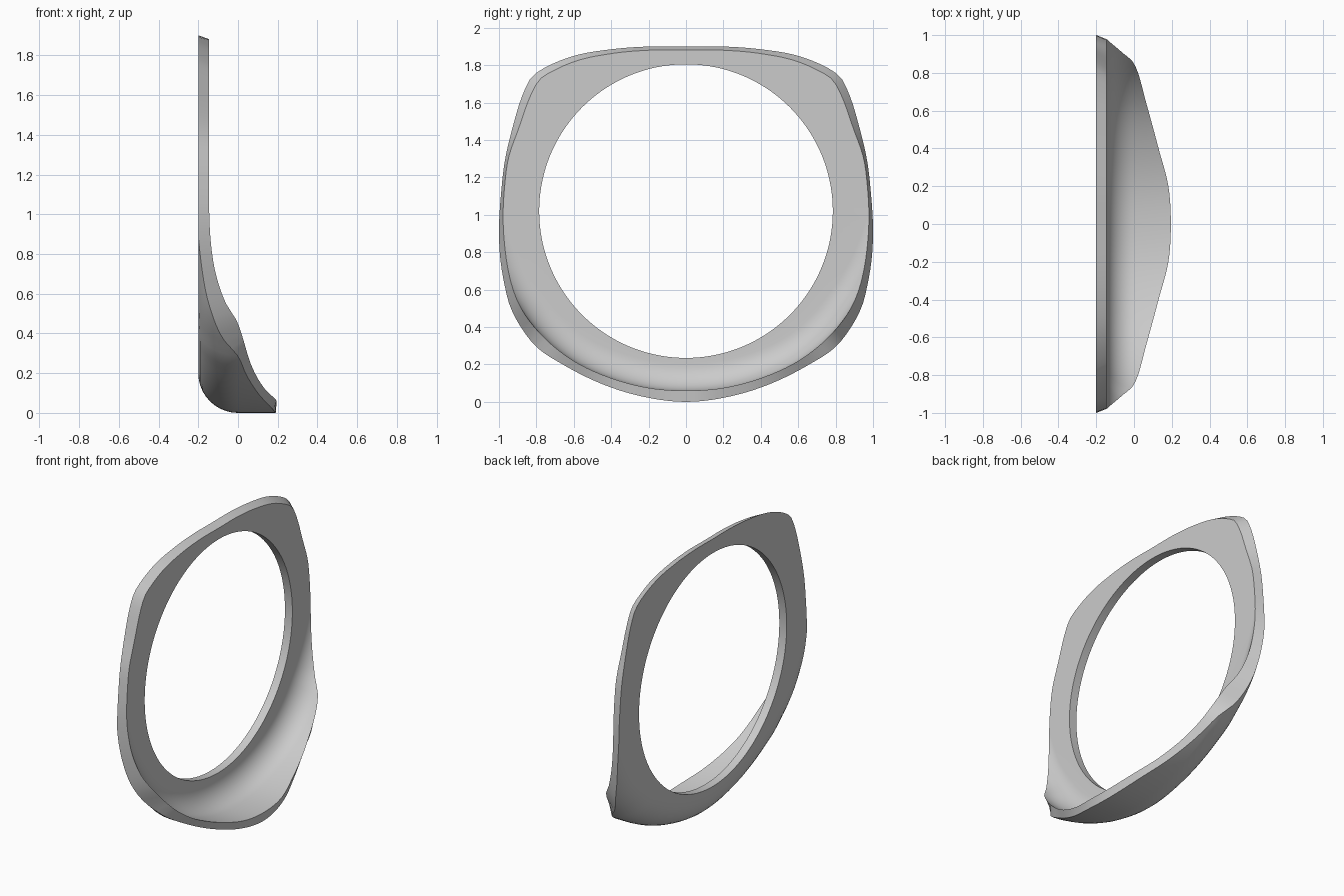
import bpy
import bmesh
from math import sin, cos, pi, atan2, hypot, acos, sqrt

old = bpy.data.objects.get("Cube")
if old:
    bpy.data.objects.remove(old)

HOLE_RADIUS = 0.785
CENTRE_Z = 1.02
BACK = 0.2        # depth of the rear face, also the outer bend radius
FRONT = 0.145     # depth of the front face, also the inner bend radius
SEGMENTS = 144
BEND_STEPS = 10

# Half rims from bottom to top: flared part (y, z, x), then flat part (y, z)
back_flare = [(0, 0, .19), (.24, .03, .165), (.46, .1, .1), (.65, .195, .04),
              (.79, .285, 0), (.87, .38, -.08), (.94, .51, -.135), (.975, .65, -.17)]
back_flat = [(1, .9), (.99, 1.1), (.97, 1.28), (.925, 1.475), (.84, 1.715),
             (.805, 1.755), (.74, 1.795), (.6, 1.85), (.4, 1.885), (.2, 1.9), (0, 1.9)]
front_flare = [(0, .06, .195), (.2, .075, .182), (.4, .127, .13), (.64, .245, .065),
               (.85, .45, 0), (.91, .56, -.065), (.95, .7, -.112), (.97, .84, -.135)]
front_flat = [(.978, 1), (.97, 1.15), (.95, 1.3), (.89, 1.475), (.8, 1.7),
              (.77, 1.735), (.71, 1.77), (.59, 1.822), (.4, 1.862), (.2, 1.88), (0, 1.88)]


def polar_rim(flare, flat, depth):
    """Rim as (angle, radius, x) keys, mirrored past both ends."""
    points = flare + [(y, z, -depth) for y, z in flat]
    keys = [(atan2(y, CENTRE_Z - z), hypot(y, CENTRE_Z - z), x) for y, z, x in points]
    first, last = keys[1], keys[-2]
    return [(-first[0], *first[1:])] + keys + [(2 * pi - last[0], *last[1:])]


def sample(keys, angle):
    """Smooth interpolation of radius and x at an angle."""
    i = 1
    while i < len(keys) - 3 and keys[i + 1][0] < angle:
        i += 1
    a, b, c, d = keys[i - 1:i + 3]
    span = c[0] - b[0]
    u = (angle - b[0]) / span
    result = []
    for k in (1, 2):
        m0 = (c[k] - a[k]) / (c[0] - a[0]) * span
        m1 = (d[k] - b[k]) / (d[0] - b[0]) * span
        result.append((2 * u**3 - 3 * u**2 + 1) * b[k] + (u**3 - 2 * u**2 + u) * m0
                      + (3 * u**2 - 2 * u**3) * c[k] + (u**3 - u**2) * m1)
    return result


def skin(keys, angle, depth):
    """Section of one skin: hole edge, flat, bend, wall, rim."""
    radius, x = sample(keys, angle)
    x = max(x, -depth)
    sweep = acos(-x / depth) if x < 0 else pi / 2
    start = radius - depth * sin(sweep)
    path = [(HOLE_RADIUS, -depth)]
    for j in range(BEND_STEPS + 1):
        a = sweep * j / BEND_STEPS
        path.append((max(start + depth * sin(a), HOLE_RADIUS + .005), -depth * cos(a)))
    return path + [(radius, x)]


# Flared ring plate: sweep the closed section around the hole
back_rim = polar_rim(back_flare, back_flat, BACK)
front_rim = polar_rim(front_flare, front_flat, FRONT)
bm = bmesh.new()
loops = []
for i in range(SEGMENTS):
    theta = 2 * pi * i / SEGMENTS
    half = min(theta, 2 * pi - theta)
    section = skin(back_rim, half, BACK) + skin(front_rim, half, FRONT)[::-1]
    loops.append([bm.verts.new((x, r * sin(theta), CENTRE_Z - r * cos(theta)))
                  for r, x in section])
for i, loop in enumerate(loops):
    following = loops[(i + 1) % SEGMENTS]
    for j in range(len(loop)):
        k = (j + 1) % len(loop)
        bm.faces.new((loop[j], loop[k], following[k], following[j]))
bmesh.ops.remove_doubles(bm, verts=bm.verts, dist=0.0005)
bmesh.ops.recalc_face_normals(bm, faces=bm.faces)
mesh = bpy.data.meshes.new("flared_ring_plate")
bm.to_mesh(mesh)
bm.free()
ring = bpy.data.objects.new("flared_ring_plate", mesh)
bpy.context.collection.objects.link(ring)

# Plain grey finish
grey = bpy.data.materials.new("light_grey")
grey.use_nodes = True
colour = (0.6, 0.6, 0.6, 1)
grey.diffuse_color = colour
grey.node_tree.nodes["Principled BSDF"].inputs["Base Color"].default_value = colour
mesh.materials.append(grey)

# Smooth skins with crisp rims
bpy.ops.object.select_all(action='DESELECT')
ring.select_set(True)
bpy.context.view_layer.objects.active = ring
bpy.ops.object.shade_smooth_by_angle(angle=pi / 6)
